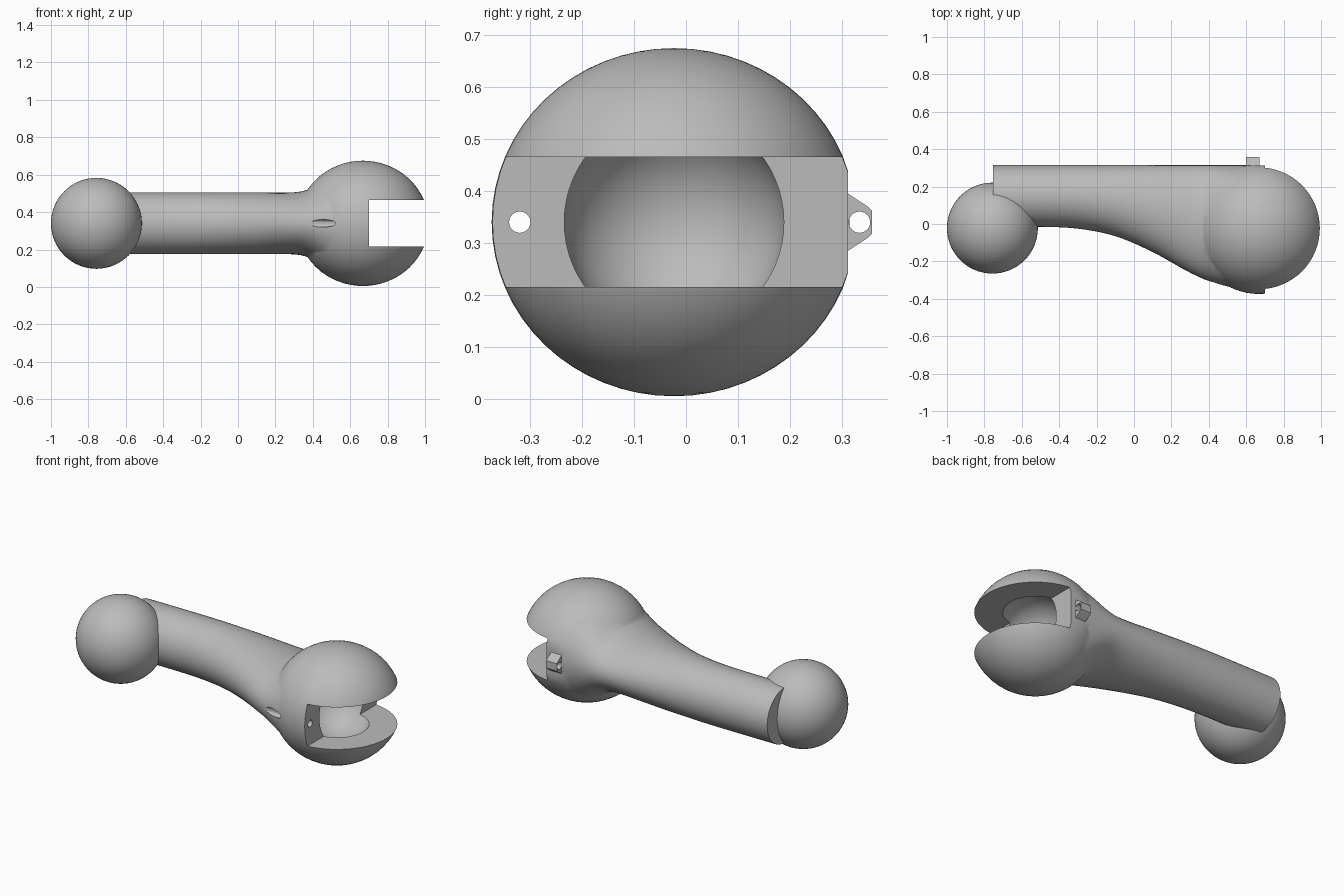
import bpy
import bmesh
from math import sin, cos, pi, radians
from mathutils import Matrix, Vector

if "Cube" in bpy.data.objects:
    bpy.data.objects.remove(bpy.data.objects["Cube"], do_unlink=True)

MID_Z = 0.34        # height of the main axis
BACK_Y = 0.315      # straight back edge of the arm
SOCKET = Vector((0.668, -0.023, MID_Z))

grey = bpy.data.materials.new("light grey")
grey.use_nodes = True
grey.diffuse_color = (0.5, 0.5, 0.5, 1)
grey.node_tree.nodes["Principled BSDF"].inputs["Base Color"].default_value = grey.diffuse_color


def finish(bm, name):
    bmesh.ops.recalc_face_normals(bm, faces=bm.faces)
    mesh = bpy.data.meshes.new(name)
    bm.to_mesh(mesh)
    bm.free()
    obj = bpy.data.objects.new(name, mesh)
    bpy.context.collection.objects.link(obj)
    mesh.materials.append(grey)
    return obj


def sphere(name, centre, radius, scale=(1, 1, 1)):
    bm = bmesh.new()
    m = Matrix.Translation(centre) @ Matrix.Diagonal((*scale, 1))
    bmesh.ops.create_uvsphere(bm, u_segments=64, v_segments=32, radius=radius, matrix=m)
    return bm if name is None else finish(bm, name)


def rod(name, y, x0, x1, radius):
    """Round rod along x at the main height."""
    bm = bmesh.new()
    m = Matrix.Translation(((x0 + x1) / 2, y, MID_Z)) @ Matrix.Rotation(pi / 2, 4, "Y")
    bmesh.ops.create_cone(bm, cap_ends=True, segments=24, radius1=radius,
                          radius2=radius, depth=x1 - x0, matrix=m)
    return finish(bm, name)


def box(name, centre, size):
    bm = bmesh.new()
    bmesh.ops.create_cube(bm, size=1, matrix=Matrix.Translation(centre) @ Matrix.Diagonal((*size, 1)))
    return finish(bm, name)


def combine(obj, tool, operation):
    tool.hide_render = True
    mod = obj.modifiers.new(operation.title(), "BOOLEAN")
    mod.operation, mod.object, mod.solver = operation, tool, "EXACT"
    bpy.context.view_layer.objects.active = obj
    bpy.ops.object.modifier_apply(modifier=mod.name)
    bpy.data.objects.remove(tool, do_unlink=True)


def smooth(obj, angle):
    bpy.ops.object.select_all(action="DESELECT")
    obj.select_set(True)
    bpy.context.view_layer.objects.active = obj
    bpy.ops.object.shade_smooth_by_angle(angle=radians(angle))


def spline(keys, x):
    """Smooth interpolation through (x, front y, half height) keys."""
    i = max(k for k in range(len(keys) - 1) if keys[k][0] <= x)
    p = [Vector(keys[min(max(i + d, 0), len(keys) - 1)]) for d in (-1, 0, 1, 2)]
    t = (x - p[1].x) / (p[2].x - p[1].x)
    slope = [(p[k + 1] - p[k - 1]) / (p[k + 1].x - p[k - 1].x) * (p[2].x - p[1].x) for k in (1, 2)]
    return (p[1] * (2*t**3 - 3*t**2 + 1) + slope[0] * (t**3 - 2*t**2 + t)
            + p[2] * (3*t**2 - 2*t**3) + slope[1] * (t**3 - t**2))


# Arm: oval sections lofted along x, straight back and sweeping front
keys = [(-0.755, -0.015, 0.165), (-0.5, -0.015, 0.165), (-0.3, -0.025, 0.165),
        (-0.1, -0.065, 0.165), (0.1, -0.15, 0.165), (0.28, -0.25, 0.165),
        (0.36, -0.289, 0.176), (0.42, -0.312, 0.21), (0.5, -0.335, 0.272),
        (0.58, -0.348, 0.312), (0.66, -0.355, 0.326)]
bm = bmesh.new()
rings, steps, sides = [], 48, 48
for s in range(steps + 1):
    x = keys[0][0] + (keys[-1][0] - keys[0][0]) * min(s / steps, 0.99999)
    _, front, half = spline(keys, x)
    cy, ry = (BACK_Y + front) / 2, (BACK_Y - front) / 2
    rings.append([bm.verts.new((x, cy + ry * cos(2*pi*k/sides), MID_Z + half * sin(2*pi*k/sides)))
                  for k in range(sides)])
for a, b in zip(rings, rings[1:]):
    for k in range(sides):
        n = (k + 1) % sides
        bm.faces.new((a[k], a[n], b[n], b[k]))
bm.faces.new(rings[0])
bm.faces.new(rings[-1])
arm = finish(bm, "arm_and_socket")

# Socket head, slightly flattened where it meets the back
bm = sphere(None, SOCKET, 0.335, (1.048, 1.048, 1))
for v in bm.verts:
    v.co.y = min(v.co.y, BACK_Y - 0.003)
combine(arm, finish(bm, "socket_head"), "UNION")

# Bolt lug on the back of the socket
outline = [(0.25, 0.055), (0.312, 0.055), (0.35, 0.03), (0.358, 0.022)]
outline += [(y, -z) for y, z in reversed(outline)]
bm = bmesh.new()
face = bm.faces.new([bm.verts.new((0.60, y, MID_Z + z)) for y, z in outline])
ext = bmesh.ops.extrude_face_region(bm, geom=[face])
bmesh.ops.translate(bm, vec=(0.07, 0, 0), verts=[v for v in ext["geom"] if isinstance(v, bmesh.types.BMVert)])
lug = finish(bm, "bolt_lug")
combine(lug, rod("lug_hole", 0.334, 0.5, 0.8, 0.0205), "DIFFERENCE")

# Jaw slot, ball cavity and bolt hole
combine(arm, box("jaw_slot", (1.0, 0, MID_Z), (0.6, 1, 0.25)), "DIFFERENCE")
combine(arm, sphere("ball_cavity", SOCKET, 0.214), "DIFFERENCE")
combine(arm, rod("bolt_hole", -0.32, 0.2, 0.9, 0.0205), "DIFFERENCE")

# Ball at the other end
ball = sphere("ball", (-0.757, -0.022, MID_Z), 0.243)

smooth(arm, 32)
smooth(lug, 25)
smooth(ball, 40)
